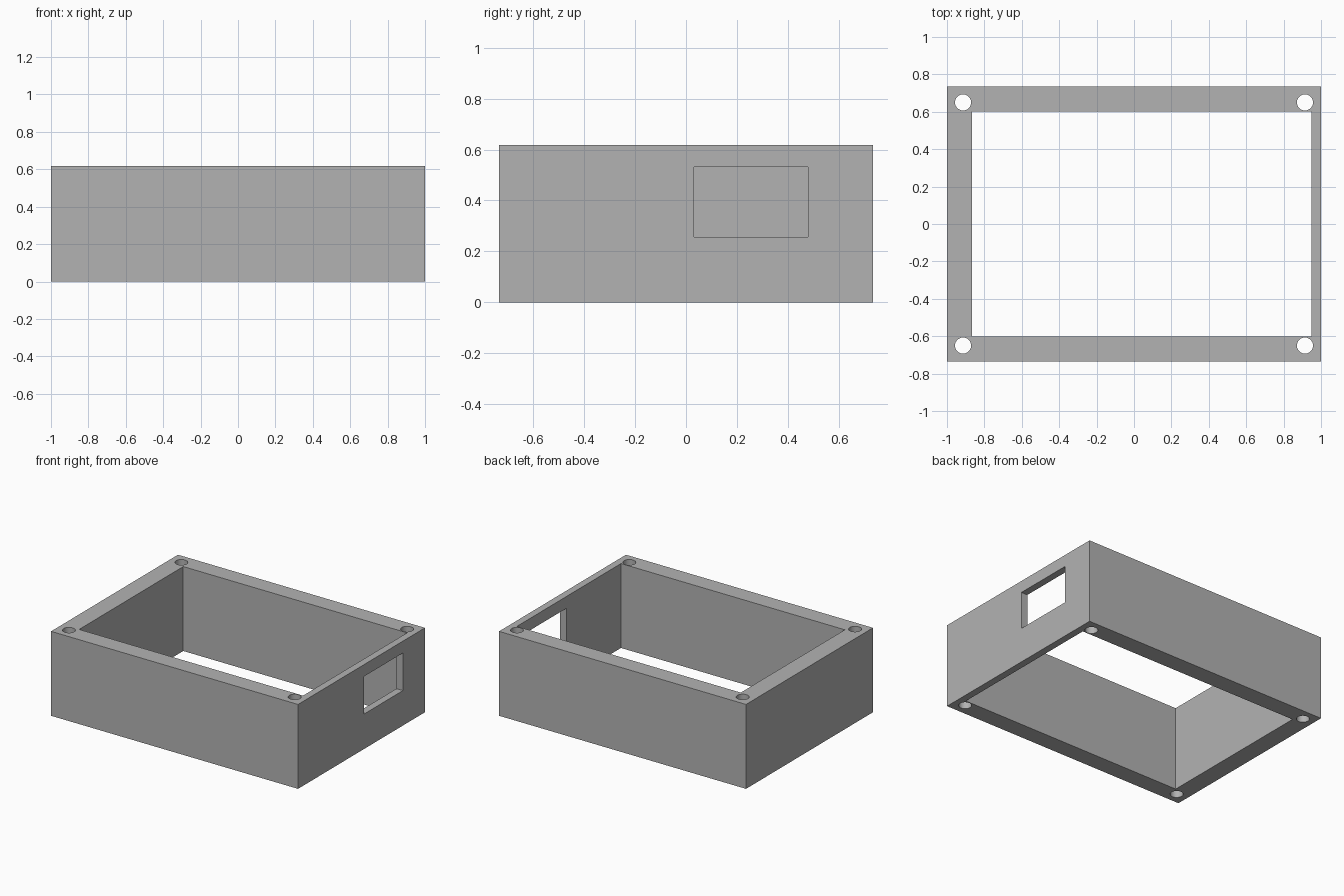
import bpy

if "Cube" in bpy.data.objects:
    bpy.data.objects.remove(bpy.data.objects["Cube"], do_unlink=True)

HEIGHT = 0.618
HALF_DEPTH = 0.734


def box(name, low, high):
    """Box spanning two opposite corners."""
    centre = [(a + b) / 2 for a, b in zip(low, high)]
    bpy.ops.mesh.primitive_cube_add(size=1, location=centre)
    obj = bpy.context.object
    obj.name = name
    obj.scale = [b - a for a, b in zip(low, high)]
    bpy.ops.object.transform_apply(location=True, rotation=False, scale=True)
    return obj


def cut(target, cutter):
    """Subtract the cutter from the target, then discard the cutter."""
    cutter.hide_render = True
    mod = target.modifiers.new(cutter.name, 'BOOLEAN')
    mod.operation = 'DIFFERENCE'
    mod.solver = 'EXACT'
    mod.object = cutter
    bpy.context.view_layer.objects.active = target
    bpy.ops.object.modifier_apply(modifier=mod.name)
    bpy.data.objects.remove(cutter, do_unlink=True)


# Outer block
frame = box("enclosure_frame", (-1, -HALF_DEPTH, 0), (1, HALF_DEPTH, HEIGHT))

# Open cavity, with a thin wall on the +x side
cut(frame, box("cavity_cutter", (-0.865, -0.602, -0.1), (0.948, 0.602, HEIGHT + 0.1)))

# Rectangular port through the thin wall
cut(frame, box("port_cutter", (0.9, 0.031, 0.256), (1.1, 0.479, 0.531)))

# Screw holes through the four corners
for x in (-0.914, 0.914):
    for y in (-0.65, 0.65):
        bpy.ops.mesh.primitive_cylinder_add(
            vertices=48, radius=0.043, depth=HEIGHT + 0.2, location=(x, y, HEIGHT / 2))
        hole = bpy.context.object
        hole.name = "screw_hole_cutter"
        cut(frame, hole)

# Single grey finish
grey = bpy.data.materials.new("grey_plastic")
grey.use_nodes = True
colour = (0.45, 0.45, 0.45, 1)
grey.diffuse_color = colour
grey.node_tree.nodes["Principled BSDF"].inputs["Base Color"].default_value = colour
frame.data.materials.clear()
frame.data.materials.append(grey)

# Smooth hole walls, crisp edges
bpy.ops.object.select_all(action='DESELECT')
frame.select_set(True)
bpy.context.view_layer.objects.active = frame
bpy.ops.object.shade_smooth_by_angle()
